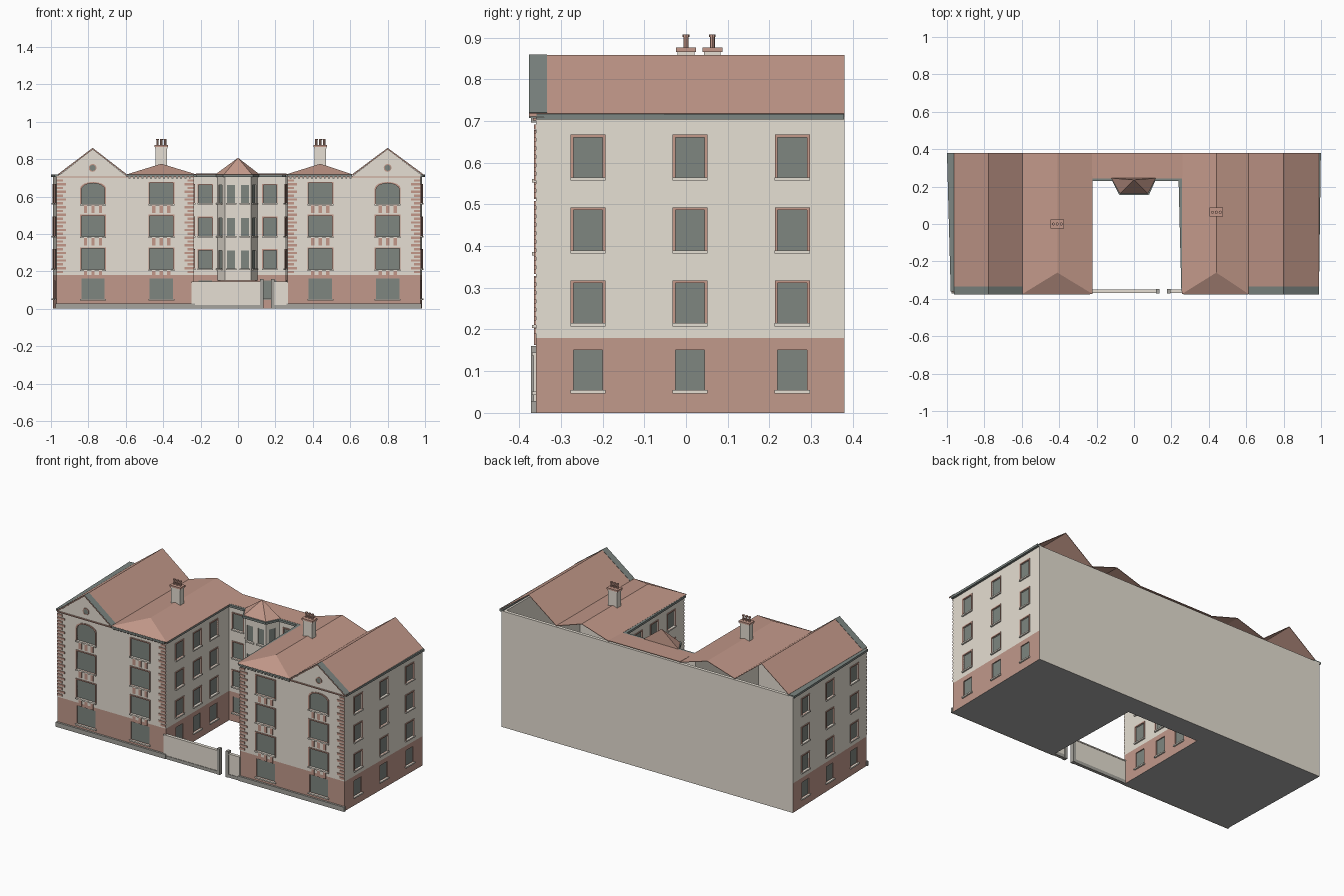
import bpy, bmesh, math
from mathutils import Vector

cube = bpy.data.objects.get("Cube")
if cube:
    bpy.data.objects.remove(cube, do_unlink=True)


def material(name, rgb):
    lin = [((c / 255 + 0.055) / 1.055) ** 2.4 for c in rgb] + [1]
    m = bpy.data.materials.new(name)
    m.diffuse_color = lin
    m.use_nodes = True
    m.node_tree.nodes["Principled BSDF"].inputs["Base Color"].default_value = lin
    return m


render = material("cream render", (230, 223, 211))
brick = material("red brick", (193, 153, 139))
tile = material("roof tile", (194, 152, 137))
trim = material("pink trim", (196, 153, 138))
glass = material("window glass", (126, 134, 128))
lead = material("grey lead", (125, 134, 130))
stone = material("grey stone", (166, 164, 157))
dark = material("underside grey", (170, 170, 170))

parts = {}


def part(name, mat):
    if name not in parts:
        parts[name] = (bmesh.new(), mat)
    return parts[name][0]


def prism(name, mat, pts, vec):
    """Extrude a polygon along a vector into the named part."""
    bm = part(name, mat)
    a = [bm.verts.new(p) for p in pts]
    b = [bm.verts.new(Vector(p) + Vector(vec)) for p in pts]
    bm.faces.new(a[::-1])
    bm.faces.new(b)
    for i in range(len(a)):
        j = (i + 1) % len(a)
        bm.faces.new((a[i], a[j], b[j], b[i]))


def box(name, mat, x0, x1, y0, y1, z0, z1):
    prism(name, mat, [(x0, y0, z0), (x1, y0, z0), (x1, y1, z0), (x0, y1, z0)], (0, 0, z1 - z0))


def storey(name, mat, plan, z0, z1):
    prism(name, mat, [(x, y, z0) for x, y in plan], (0, 0, z1 - z0))


class Wall:
    """A wall line, with outward on the right of the direction of travel."""

    def __init__(self, p, q):
        self.p = Vector((*p, 0))
        d = Vector((*q, 0)) - self.p
        self.length = d.length
        self.d = d.normalized()
        self.out = Vector((self.d.y, -self.d.x, 0))

    def slab(self, name, mat, outline, d0, d1):
        pts = [self.p + self.d * s + self.out * d0 + Vector((0, 0, z)) for s, z in outline]
        prism(name, mat, pts, self.out * (d1 - d0))

    def strip(self, name, mat, s0, s1, z0, z1, d0, d1):
        self.slab(name, mat, [(s0, z0), (s1, z0), (s1, z1), (s0, z1)], d0, d1)


def opening(s, z, w, h, rise):
    pts = [(s - w / 2, z - h / 2), (s + w / 2, z - h / 2)]
    if not rise:
        return pts + [(s + w / 2, z + h / 2), (s - w / 2, z + h / 2)]
    for i in range(9):
        a = math.pi * i / 8
        pts.append((s + w / 2 * math.cos(a), z + h / 2 - rise + rise * math.sin(a)))
    return pts


def circle(s, z, r, n):
    return [(s + r * math.cos(math.tau * i / n), z + r * math.sin(math.tau * i / n)) for i in range(n)]


def surround(name, wall, a, b):
    for i in range(len(a)):
        j = (i + 1) % len(a)
        wall.slab(name, trim, [b[i], b[j], a[j], a[i]], -0.002, 0.004)


def window(wall, s, z, w, h, rise=0, framed=True):
    shape = opening(s, z, w, h, rise)
    wall.slab("window_cutters", glass, shape, -0.01, 0.02)
    wall.slab("window_panes", glass, shape, -0.011, -0.006)
    if framed:
        surround("window_surrounds", wall, shape, opening(s, z, w + 0.014, h + 0.014, rise))
    low = z - h / 2
    wall.strip("window_sills", render, s - w / 2 - 0.007, s + w / 2 + 0.007, low - 0.008, low, -0.002, 0.009)


# Walls: a U-shaped plan around an open court, hollow under the roof
A, B, C, D = (-0.97, -0.36), (-0.235, -0.36), (-0.235, 0.25), (0.25, 0.25)
E, F, G, H = (0.265, -0.36), (0.975, -0.36), (0.985, 0.379), (-0.99, 0.379)
plan = [A, B, C, D, E, F, G, H]
storey("floor_slab", dark, plan, 0, 0.001)
storey("ground_storey_walls", brick, plan, 0.001, 0.18)
storey("upper_storey_walls", render, plan, 0.18, 0.71)
storey("interior_cutter", render, [(-0.95, -0.338), (-0.255, -0.338), (-0.255, 0.27), (0.27, 0.27),
                                   (0.285, -0.338), (0.955, -0.338), (0.963, 0.36), (-0.968, 0.36)], 0.2, 0.8)
box("back_wall", render, -0.99, 0.985, 0.379, 0.38, 0, 0.71)
left_front, right_front = Wall(A, B), Wall(E, F)
left_court, back_court, right_court = Wall(B, C), Wall(C, D), Wall(D, E)
right_side, left_side = Wall(F, G), Wall(H, A)

# Bay window over the court
bay_plan = [(-0.115, 0.26), (-0.07, 0.17), (0.07, 0.17), (0.11, 0.26)]
storey("bay_walls", render, bay_plan, 0.15, 0.712)
bay_walls = [Wall(bay_plan[i], bay_plan[i + 1]) for i in range(3)]

# Windows floor by floor
floors = [0.103, 0.263, 0.438, 0.613]
for level, z in enumerate(floors):
    upper = level > 0
    for wall, spots in ((right_side, (0.125, 0.37, 0.615)), (left_side, (0.125, 0.37, 0.615)),
                        (left_court, (0.13, 0.3, 0.46)), (right_court, (0.15, 0.31, 0.48)),
                        (back_court, (0.06, 0.405))):
        for s in spots:
            window(wall, s, z, 0.07, 0.096, framed=upper)
    for wall, gable_s, hip_s in ((left_front, 0.195, 0.56), (right_front, 0.535, 0.175)):
        for s in (gable_s, hip_s):
            rise = 0.035 if level == 3 and s == gable_s else 0
            window(wall, s, z + 0.003, 0.125, 0.11, rise, framed=upper)
            if upper:
                for k in (-0.04, 0, 0.04):
                    top = z - 0.06
                    wall.strip("apron_blocks", trim, s + k - 0.009, s + k + 0.009, top - 0.04, top, -0.002, 0.004)
    if upper:
        for i, wall in enumerate(bay_walls):
            mid = wall.length / 2
            for s in ((mid - 0.037, mid + 0.037) if i == 1 else (mid - 0.008,)):
                window(wall, s, z, 0.042, 0.096, framed=False)

# Front trim: quoins, string course, plinth, gutters and dentils
for wall, hip0, hip1 in ((left_front, 0.375, 0.735), (right_front, 0, 0.345)):
    n = wall.length
    for k in range(25):
        z, run = 0.19 + k * 0.0204, 0.05 if k % 2 else 0.034
        wall.strip("quoins", trim, 0, run, z, z + 0.0125, -0.002, 0.004)
        wall.strip("quoins", trim, n - run, n, z, z + 0.0125, -0.002, 0.004)
    wall.strip("string_course", trim, 0, n, 0.701, 0.707, -0.002, 0.007)
    wall.strip("front_plinth", stone, -0.005, n + 0.005, 0, 0.028, -0.002, 0.012)
    wall.strip("gutters", lead, hip0, hip1, 0.707, 0.717, -0.01, 0.016)
    for k in range(15):
        s = hip0 + 0.01 + k * 0.023
        wall.strip("dentils", stone, s, s + 0.01, 0.697, 0.707, 0, 0.012)

# Gutters along sides, court and bay
for wall, inner, outer in ((right_side, -0.01, 0.014), (left_side, -0.035, 0.01), (left_court, -0.01, 0.012),
                           (back_court, -0.01, 0.02), (right_court, -0.01, 0.012)):
    wall.strip("gutters", lead, 0, wall.length, 0.704, 0.717, inner, outer)
for wall in bay_walls:
    wall.strip("gutters", lead, -0.008, wall.length + 0.008, 0.704, 0.717, -0.005, 0.015)


# Roof sheets, open at the back
def sheet(name, mat, *pts):
    bm = part(name, mat)
    f = bm.faces.new([bm.verts.new(p) for p in pts])
    f.normal_update()
    if f.normal.z < 0:
        f.normal_flip()


EAVE, RIDGE, HIP, Y0, Y1 = 0.718, 0.858, 0.775, -0.374, 0.38


def slope(name, mat, xa, za, xb, zb, y0, y1):
    sheet(name, mat, (xa, y0, za), (xb, y0, zb), (xb, y1, zb), (xa, y1, za))


for eave, ridge, valley, hip, court, wall, s in ((-0.962, -0.777, -0.596, -0.41, -0.222, left_front, 0.193),
                                                 (0.99, 0.8, 0.612, 0.44, 0.257, right_front, 0.535)):
    for edge in (eave, valley):
        slope("gable_roofs", tile, edge, EAVE, ridge, RIDGE, Y0, Y1)
        slope("gable_copings", lead, edge, EAVE + 0.002, ridge, RIDGE + 0.002, -0.376, -0.333)
        # Verge boards on the gable front
        prism("gable_verges", trim, [(edge, -0.377, EAVE - 0.007), (ridge, -0.377, RIDGE - 0.007),
                                     (ridge, -0.377, RIDGE), (edge, -0.377, EAVE)], (0, 0.018, 0))
    # Hipped inner roofs
    for edge in (valley, court):
        sheet("hip_roofs", tile, (edge, Y0, EAVE), (hip, -0.26, HIP), (hip, Y1, HIP), (edge, Y1, EAVE))
    sheet("hip_roofs", tile, (valley, Y0, EAVE), (court, Y0, EAVE), (hip, -0.26, HIP))
    # Gable wall with its round vent
    prism("gable_walls", render, [(eave, -0.36, 0.709), (valley, -0.36, 0.709), (ridge, -0.36, 0.852)], (0, 0.02, 0))
    wall.slab("gable_vents", glass, circle(s, 0.753, 0.016, 12), -0.002, 0.003)
    surround("vent_rings", wall, circle(s, 0.753, 0.016, 12), circle(s, 0.753, 0.021, 12))
    # Chimney on the hipped ridge
    y = 0.0 if hip < 0 else 0.063
    box("chimney_stacks", render, hip - 0.031, hip + 0.031, y - 0.018, y + 0.018, 0.74, 0.865)
    box("chimney_stacks", render, hip - 0.033, hip + 0.033, y - 0.02, y + 0.02, 0.858, 0.866)
    box("chimney_caps", trim, hip - 0.037, hip + 0.037, y - 0.024, y + 0.024, 0.866, 0.876)
    for k in (-0.021, 0, 0.021):
        for z0, z1, r in ((0.876, 0.903, 0.006), (0.902, 0.907, 0.008)):
            ring = [(px, py, z0) for px, py in circle(hip + k, y, r, 8)]
            prism("chimney_pots", trim, ring, (0, 0, z1 - z0))
sheet("back_range_roof", tile, (-0.225, 0.244, EAVE), (0.26, 0.244, EAVE), (0.26, Y1, 0.722), (-0.225, Y1, 0.722))

# Bay roof: half pyramid
bm = part("bay_roof", tile)
base = [bm.verts.new((x, y, EAVE)) for x, y in ((-0.121, 0.245), (-0.075, 0.163), (0.074, 0.163), (0.116, 0.245))]
tip = bm.verts.new((0, 0.236, 0.807))
bm.faces.new(base)
for i in range(4):
    bm.faces.new((base[i], base[(i + 1) % 4], tip))

# Court boundary wall with gate posts
for x0, x1 in ((-0.248, 0.122), (0.19, 0.268)):
    box("boundary_wall", render, x0, x1, -0.366, -0.352, 0.02, 0.138)
    box("boundary_plinth", stone, x0, x1, -0.369, -0.35, 0, 0.02)
    box("boundary_coping", render, x0, x1, -0.369, -0.349, 0.138, 0.145)
for x in (0.127, 0.186):
    box("gate_posts", stone, x - 0.009, x + 0.009, -0.372, -0.348, 0, 0.16)

# Turn every part into an object
sheets = ("gable_roofs", "hip_roofs", "back_range_roof", "gable_copings")
objects = {}
for name, (bm, mat) in parts.items():
    if name not in sheets:
        bmesh.ops.recalc_face_normals(bm, faces=bm.faces[:])
    mesh = bpy.data.meshes.new(name)
    bm.to_mesh(mesh)
    bm.free()
    mesh.materials.append(mat)
    objects[name] = bpy.data.objects.new(name, mesh)
    bpy.context.scene.collection.objects.link(objects[name])

for name in sheets:
    mod = objects[name].modifiers.new("thickness", "SOLIDIFY")
    mod.thickness, mod.offset = 0.003, -1

# Cut the window recesses and the hollow attic
for cutter, targets in (("window_cutters", ("ground_storey_walls", "upper_storey_walls", "bay_walls")),
                        ("interior_cutter", ("upper_storey_walls",))):
    tool = objects[cutter]
    tool.hide_render = tool.hide_viewport = True
    for name in targets:
        mod = objects[name].modifiers.new(cutter, "BOOLEAN")
        mod.operation, mod.solver, mod.object = "DIFFERENCE", "EXACT", tool
